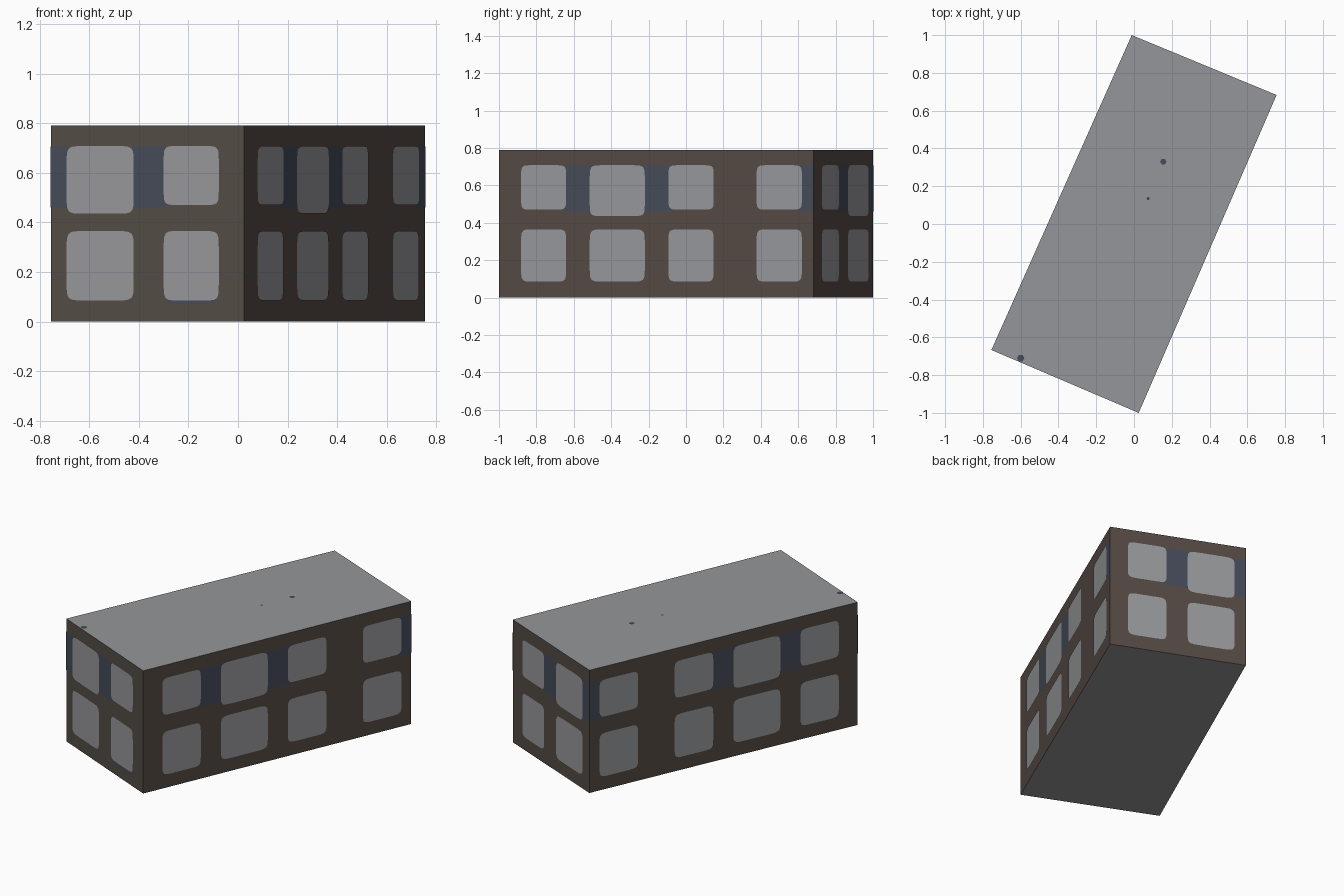
import bpy
import bmesh
import math
from mathutils import Vector

cube = bpy.data.objects.get("Cube")
if cube:
    bpy.data.objects.remove(cube, do_unlink=True)

HEIGHT = 0.79
CORNERS = [Vector(c) for c in ((-0.755, -0.667, 0), (0.025, -1, 0),
                               (0.755, 0.683, 0), (-0.012, 1, 0))]
UP = Vector((0, 0, 1))


def material(name, color):
    m = bpy.data.materials.new(name)
    m.use_nodes = True
    m.diffuse_color = (*color, 1)
    m.node_tree.nodes["Principled BSDF"].inputs["Base Color"].default_value = (*color, 1)
    return m


roof_grey = material("roof grey", (0.30, 0.305, 0.32))
glass_grey = material("window grey", (0.31, 0.315, 0.33))
front_brown = material("front wall brown", (0.088, 0.074, 0.059))
wall_brown = material("wall brown", (0.092, 0.069, 0.058))
panel_blue = material("panel slate blue", (0.060, 0.070, 0.100))


def make_object(name, bm, mats):
    mesh = bpy.data.meshes.new(name)
    bm.to_mesh(mesh)
    bm.free()
    for m in mats:
        mesh.materials.append(m)
    obj = bpy.data.objects.new(name, mesh)
    bpy.context.collection.objects.link(obj)
    return obj


def plate(name, points, mat):
    bm = bmesh.new()
    bm.faces.new([bm.verts.new(p) for p in points])
    return make_object(name, bm, [mat])


def outline(u0, u1, z0, z1, rounded):
    """Rectangle, or a softly rounded one, in wall coordinates."""
    if not rounded:
        return [(u0, z0), (u1, z0), (u1, z1), (u0, z1)]
    pts = []
    for i in range(48):
        a = math.tau * (i + 0.5) / 48
        c, s = (math.copysign(abs(f) ** 0.22, f) for f in (math.cos(a), math.sin(a)))
        pts.append(((u0 + u1 + c * (u1 - u0)) / 2, (z0 + z1 + s * (z1 - z0)) / 2))
    return pts


def wall_plate(name, side, u, z, mat, lift, rounded=False):
    p, q = CORNERS[side], CORNERS[(side + 1) % 4]
    out = (q - p).cross(UP).normalized() * lift
    plate(name, [p.lerp(q, a) + UP * b + out for a, b in outline(*u, *z, rounded)], mat)


# Building body: floor, roof and four walls
bm = bmesh.new()
low = [bm.verts.new(c) for c in CORNERS]
high = [bm.verts.new(c + UP * HEIGHT) for c in CORNERS]
bm.faces.new(low[::-1])
bm.faces.new(high)
for i in range(4):
    j = (i + 1) % 4
    wall = bm.faces.new((low[i], low[j], high[j], high[i]))
    wall.material_index = 1 if i == 0 else 2
make_object("building_body", bm, [roof_grey, front_brown, wall_brown])

# Windows per wall type: start, end, sill of the upper window
SHORT = [(0.083, 0.43, 0.435), (0.585, 0.87, 0.47)]
LONG = [(0.071, 0.214, 0.47), (0.289, 0.464, 0.435),
        (0.539, 0.683, 0.47), (0.819, 0.963, 0.47)]
SHORT_PANELS = [(0, 0.10), (0.42, 0.60)]
LONG_PANELS = [(0.205, 0.30), (0.455, 0.55), (0.95, 1)]


def flip(u, mirrored):
    return (1 - u[1], 1 - u[0]) if mirrored else u


# Opposite walls carry the same layout mirrored
for side, label in enumerate(("front", "left", "back", "right")):
    windows, panels = (LONG, LONG_PANELS) if side % 2 else (SHORT, SHORT_PANELS)
    mirrored = side > 1
    for n, u in enumerate(panels):
        wall_plate(f"{label}_panel_{n + 1}", side, flip(u, mirrored),
                   (0.46, 0.707), panel_blue, 0.0015)
    for n, (a, b, sill) in enumerate(windows):
        u = flip((a, b), mirrored)
        wall_plate(f"{label}_upper_window_{n + 1}", side, u, (sill, 0.708),
                   glass_grey, 0.003, True)
        wall_plate(f"{label}_lower_window_{n + 1}", side, u, (0.085, 0.365),
                   glass_grey, 0.003, True)

# Thin sill under a front window
wall_plate("front_sill", 0, (0.61, 0.85), (0.073, 0.095), panel_blue, 0.0015)

# Small roof marks
for n, (x, y, r) in enumerate(((0.155, 0.33, 0.017), (0.075, 0.135, 0.009),
                               (-0.6, -0.71, 0.02))):
    ring = [(x + r * math.cos(k * math.tau / 6), y + r * math.sin(k * math.tau / 6),
             HEIGHT + 0.002) for k in range(6)]
    plate(f"roof_mark_{n + 1}", ring, panel_blue)
